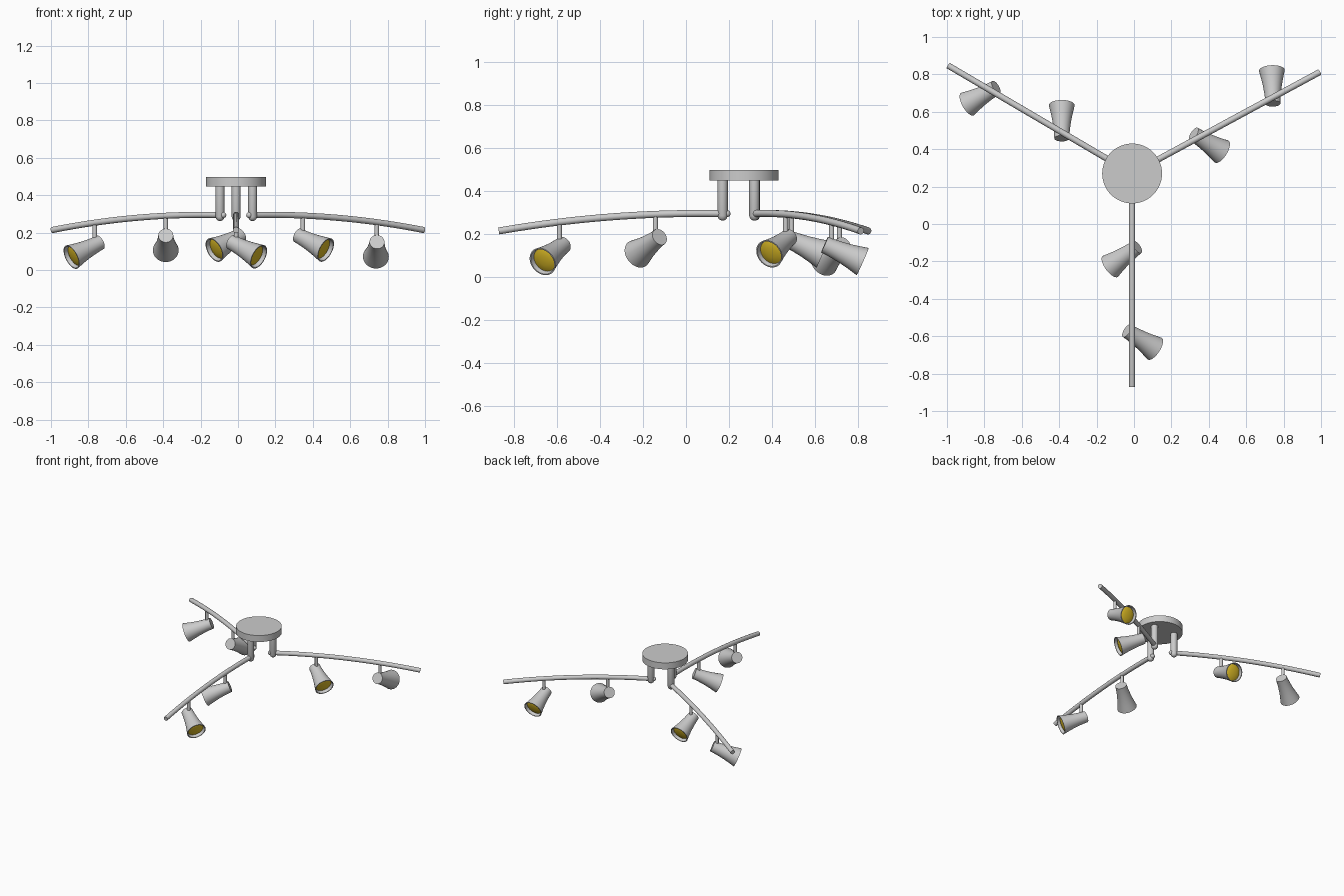
import bpy, bmesh, math
from mathutils import Matrix, Vector

if "Cube" in bpy.data.objects:
    bpy.data.objects.remove(bpy.data.objects["Cube"])

CENTRE = Vector((-0.01, 0.27, 0))

yellow = bpy.data.materials.new("lens_yellow")
yellow.diffuse_color = (0.75, 0.52, 0.02, 1)
yellow.use_nodes = True
yellow.node_tree.nodes["Principled BSDF"].inputs["Base Color"].default_value = yellow.diffuse_color


def lathe(name, profile, matrix, sides=40, mat=None):
    """Spin (radius, height) points round the local z axis."""
    bm = bmesh.new()
    verts = [bm.verts.new((r, 0, h)) for r, h in profile]
    edges = [bm.edges.new(p) for p in zip(verts, verts[1:])]
    bmesh.ops.spin(bm, geom=verts + edges, cent=(0, 0, 0), axis=(0, 0, 1),
                   angle=math.tau, steps=sides, use_duplicate=False)
    bmesh.ops.remove_doubles(bm, verts=bm.verts, dist=1e-5)
    bmesh.ops.recalc_face_normals(bm, faces=bm.faces)
    me = bpy.data.meshes.new(name)
    bm.to_mesh(me)
    bm.free()
    ob = bpy.data.objects.new(name, me)
    bpy.context.collection.objects.link(ob)
    ob.matrix_world = matrix
    if mat:
        me.materials.append(mat)
    bpy.ops.object.select_all(action='DESELECT')
    ob.select_set(True)
    bpy.context.view_layer.objects.active = ob
    bpy.ops.object.shade_smooth_by_angle(angle=math.radians(35))
    return ob


def arm_height(r):
    return 0.295 - 0.092 * (r - 0.2) ** 2


def on_arm(angle, r, z):
    a = math.radians(angle)
    return CENTRE + Vector((r * math.cos(a), r * math.sin(a), z))


def spotlight(name, angle, r, heading, tilt=24):
    """Thin stem, flared shade and recessed yellow lens."""
    top = arm_height(r)
    pivot = on_arm(angle, r, top - 0.12)
    lathe(name + "_stem", [(0, 0), (0.012, 0), (0.012, 0.118), (0, 0.118)],
          Matrix.Translation(pivot), 20)
    h, t = math.radians(heading), math.radians(tilt)
    aim = Vector((math.cos(h) * math.cos(t), math.sin(h) * math.cos(t), -math.sin(t)))
    m = Matrix.Translation(pivot - aim * 0.036) @ aim.to_track_quat('Z', 'Y').to_matrix().to_4x4()
    lathe(name + "_shade", [(0, 0), (0.040, 0), (0.0415, 0.03), (0.045, 0.065),
                            (0.0505, 0.105), (0.058, 0.145), (0.069, 0.194),
                            (0.063, 0.194), (0.0585, 0.172), (0, 0.172)], m)
    lathe(name + "_lens", [(0.0575, 0.173), (0.045, 0.178), (0.025, 0.182), (0, 0.183)],
          m, mat=yellow)


# ceiling plate
lathe("ceiling_plate", [(0, 0.447), (0.16, 0.447), (0.16, 0.497), (0, 0.497)],
      Matrix.Translation(CENTRE), 64)

# arms: angle, then (distance, heading) for each of the two spotlights
ARMS = {
    "front": (-90, [(0.412, 216), (0.858, -33)]),
    "right": (28.4, [(0.406, -32), (0.855, 92)]),
    "left": (149.6, [(0.436, 90), (0.876, 210)]),
}
for side, (angle, lamps) in ARMS.items():
    # drop post with a rounded foot
    lathe(side + "_post", [(0, 0.262), (0.011, 0.264), (0.019, 0.271), (0.024, 0.284),
                           (0.024, 0.448), (0, 0.448)],
          Matrix.Translation(on_arm(angle, 0.1, 0)), 32)

    # curved tube arm
    cu = bpy.data.curves.new(side + "_arm", 'CURVE')
    cu.dimensions = '3D'
    cu.bevel_depth = 0.0165
    cu.bevel_resolution = 5
    cu.use_fill_caps = True
    sp = cu.splines.new('POLY')
    n = 24
    sp.points.add(n)
    for i, p in enumerate(sp.points):
        r = 0.08 + (1.14 - 0.08) * i / n
        p.co = (*on_arm(angle, r, arm_height(r)), 1)
    sp.use_smooth = True
    bpy.context.collection.objects.link(bpy.data.objects.new(side + "_arm", cu))

    # rounded inner end of the arm
    ball = [(0.0165 * math.sin(math.pi * k / 10), -0.0165 * math.cos(math.pi * k / 10))
            for k in range(11)]
    lathe(side + "_arm_end", ball, Matrix.Translation(on_arm(angle, 0.08, arm_height(0.08))), 24)

    for label, (r, heading) in zip(("inner", "outer"), lamps):
        spotlight(f"{side}_{label}_spot", angle, r, heading)
